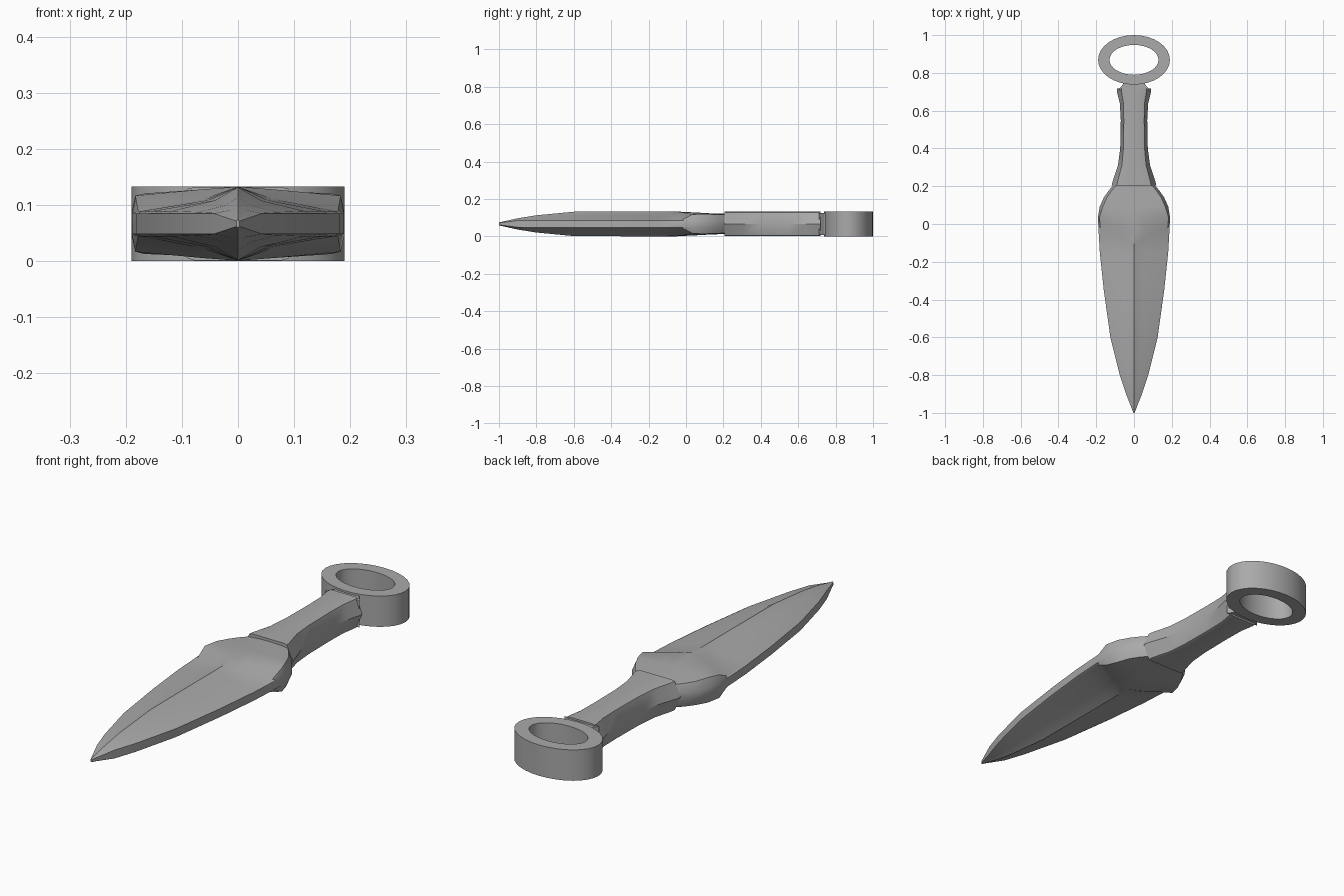
import bpy, bmesh, math

if "Cube" in bpy.data.objects:
    bpy.data.objects.remove(bpy.data.objects["Cube"])

ZC = 0.0665  # mid height of the flat knife

steel = bpy.data.materials.new("steel grey")
steel.diffuse_color = (0.40, 0.40, 0.40, 1)
steel.use_nodes = True
steel.node_tree.nodes["Principled BSDF"].inputs["Base Color"].default_value = steel.diffuse_color


def finish(name, bm, angle=30):
    bmesh.ops.recalc_face_normals(bm, faces=bm.faces)
    me = bpy.data.meshes.new(name)
    bm.to_mesh(me)
    bm.free()
    ob = bpy.data.objects.new(name, me)
    bpy.context.collection.objects.link(ob)
    me.materials.append(steel)
    bpy.ops.object.select_all(action='DESELECT')
    ob.select_set(True)
    bpy.context.view_layer.objects.active = ob
    bpy.ops.object.shade_smooth_by_angle(angle=math.radians(angle))
    return ob


def mirror_section(pts):
    """Quarter section, outer edge to centre (x, y, h) -> closed loop."""
    right = [(x, y, h) for x, y, h in pts]
    left = [(-x, y, h) for x, y, h in reversed(pts) if x > 0]
    top = right + left
    bottom = [(x, y, -h) for x, y, h in reversed(top) if h > 0]
    return [(x, y, ZC + h) for x, y, h in top + bottom]


def loft(name, sections):
    bm = bmesh.new()
    rings = [[bm.verts.new(p) for p in mirror_section(s)] for s in sections]
    n = len(rings[0])
    for a, b in zip(rings, rings[1:]):
        for i in range(n):
            j = (i + 1) % n
            bm.faces.new((a[i], a[j], b[j], b[i]))
    bm.faces.new(rings[0])
    bm.faces.new(rings[-1])
    return finish(name, bm)


# Blade: hollow ground with a centre ridge (y, half width, ridge height)
secs = []
for y, w, hc in [(-1, .003, .008), (-.9, .042, .030), (-.8, .075, .046),
                 (-.6, .125, .065), (-.35, .160, .066), (-.15, .181, .066)]:
    e = min(.018, hc * .6)
    secs.append([(w, y, e), (w * .94, y, e + .1 * (hc - e)),
                 (w * .33, y, e + .5 * (hc - e)), (0, y, hc)])
# chevron where the hollow rises to the thick shoulder
secs.append([(.189, -.01, .018), (.178, -.02, .023), (.063, -.07, .044), (0, -.11, .066)])
secs.append([(.190, .04, .018), (.183, .035, .050), (.065, -.02, .061), (0, -.045, .066)])
# rounded shoulder with bevelled rim
for y, w, hc in [(.09, .182, .059), (.14, .160, .056), (.18, .132, .055), (.215, .100, .054)]:
    secs.append([(w, y, .018), (w - .016, y, hc - .005), (w * .35, y, hc - .001), (0, y, hc)])
loft("blade", secs)

# Grip: waisted hexagonal bar
grip = []
for y, w, t in [(.205, .118, .090), (.225, .113, .087), (.31, .085, .064), (.40, .073, .056),
                (.55, .070, .054), (.64, .075, .056), (.70, .090, .066), (.718, .091, .066)]:
    grip.append([(w, y, 0), (t, y, .062), (t * .85, y, .0655), (0, y, .0655)])
loft("grip", grip)

# Neck joining grip and ring
loft("neck", [[(w, y, .058), (0, y, .058)]
              for y, w in [(.71, .083), (.74, .058), (.76, .055), (.785, .075)]])

# Oval ring pommel
bm = bmesh.new()
N = 32
loops = []
for rx, ry, z in [(.19, .131, 0), (.19, .131, 2 * ZC), (.130, .079, 2 * ZC), (.130, .079, 0)]:
    loops.append([bm.verts.new((rx * math.cos(2 * math.pi * i / N),
                                .869 + ry * math.sin(2 * math.pi * i / N), z)) for i in range(N)])
for k in range(4):
    a, b = loops[k], loops[(k + 1) % 4]
    for i in range(N):
        j = (i + 1) % N
        bm.faces.new((a[i], a[j], b[j], b[i]))
finish("ring_pommel", bm)
